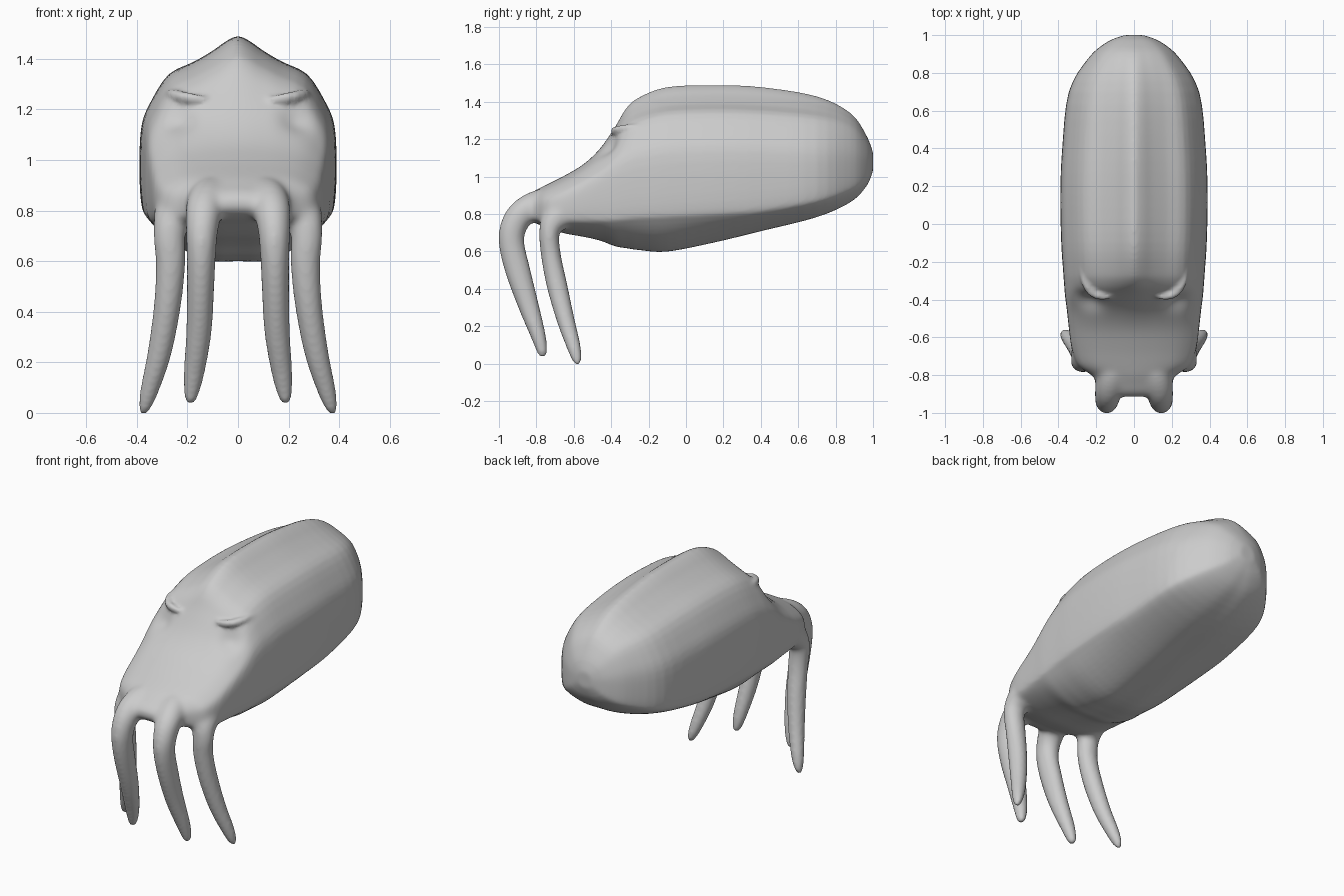
import bpy, bmesh, math
from mathutils import Vector

if "Cube" in bpy.data.objects:
    bpy.data.objects.remove(bpy.data.objects["Cube"])


def spline(rows, n, closed=False):
    """Catmull-Rom through rows of numbers, n steps per span."""
    out, m = [], len(rows)
    for i in range(m if closed else m - 1):
        if closed:
            q = [rows[(i + k) % m] for k in (-1, 0, 1, 2)]
        else:
            q = [rows[min(max(i + k, 0), m - 1)] for k in (-1, 0, 1, 2)]
        for s in range(n):
            t = s / n
            out.append([0.5 * (2 * b + (c - a) * t + (2 * a - 5 * b + 4 * c - d) * t * t
                        + (3 * b - a - 3 * c + d) * t ** 3) for a, b, c, d in zip(*q)])
    if not closed:
        out.append(list(rows[-1]))
    return out


def loft(bm, rings):
    """Skin a row of equal rings and cap both ends."""
    vs = [[bm.verts.new(p) for p in r] for r in rings]
    n = len(vs[0])
    faces = [bm.faces.new(vs[0]), bm.faces.new(vs[-1][::-1])]
    for a, b in zip(vs, vs[1:]):
        for i in range(n):
            j = (i + 1) % n
            faces.append(bm.faces.new((a[j], a[i], b[i], b[j])))
    bmesh.ops.recalc_face_normals(bm, faces=faces)


def tube(bm, path, side):
    """Tapered limb along x, y, z, radius_x, radius_y rows, on one side."""
    pts = spline(path, 6)
    pos = [Vector((p[0] * side, p[1], p[2])) for p in pts]
    rings = []
    for i, p in enumerate(pts):
        t = (pos[min(i + 1, len(pos) - 1)] - pos[max(i - 1, 0)]).normalized()
        ref = Vector((0, 0, 1)) if abs(t.x) > 0.8 else Vector((1, 0, 0))
        u = (ref - t * ref.dot(t)).normalized()
        v = t.cross(u)
        rings.append([pos[i] + u * p[3] * math.cos(a) + v * p[4] * math.sin(a)
                      for a in (k * math.tau / 20 for k in range(20))])
    loft(bm, rings)


# Body stations: y, half width, top, widest z, rim z, belly z, crest amount
BODY = [
    (1.00, .05, 1.13, 1.08, 1.05, 1.03, 0), (.965, .14, 1.22, 1.08, .98, .95, .1),
    (.88, .24, 1.34, 1.08, .92, .865, .4), (.70, .345, 1.43, 1.08, .855, .785, .8),
    (.40, .38, 1.48, 1.09, .80, .71, 1), (.15, .39, 1.49, 1.09, .78, .65, 1),
    (-.10, .385, 1.48, 1.08, .765, .602, 1), (-.25, .375, 1.425, 1.06, .76, .61, .85),
    (-.32, .37, 1.365, 1.04, .755, .62, .65), (-.38, .365, 1.265, 1.02, .75, .63, .25),
    (-.46, .355, 1.15, .98, .75, .66, .1), (-.55, .345, 1.065, .94, .75, .68, 0),
    (-.66, .33, 1.0, .89, .75, .70, 0), (-.75, .295, .955, .86, .76, .73, 0),
    (-.80, .225, .93, .845, .765, .75, 0), (-.85, .18, .90, .84, .775, .765, 0),
    (-.89, .16, .875, .835, .795, .785, 0), (-.915, .10, .845, .83, .82, .81, 0)]
# Upper half section: x fraction, crested height, plain height
UPPER = [(0, 1, 1), (.12, .95, .995), (.25, .86, .97), (.45, .745, .91),
         (.7, .625, .74), (.88, .36, .45), (.98, .11, .14)]


def section(row):
    y, w, top, mid, rim, low, c = row
    half = [(x * w, mid + (top - mid) * (a * c + b * (1 - c))) for x, a, b in UPPER]
    half += [(w, mid * .6 + rim * .4), (.98 * w, rim * .85 + mid * .15), (.92 * w, rim),
             (.75 * w, low + .58 * (rim - low)), (.52 * w, low + .22 * (rim - low)),
             (.27 * w, low), (0, low)]
    loop = half + [(-x, z) for x, z in half[-2:0:-1]]
    return [(x, y, z) for x, z in spline(loop, 3, True)]


bm = bmesh.new()
loft(bm, [section(r) for r in spline(BODY, 4)])

# Arms and brow ridges, mirrored
FRONT_ARM = [(.08, -.60, .89, .06, .06), (.11, -.77, .86, .078, .075),
             (.132, -.87, .81, .076, .075), (.142, -.922, .735, .066, .072),
             (.145, -.932, .64, .058, .068), (.148, -.90, .50, .054, .067),
             (.155, -.845, .32, .05, .056), (.175, -.79, .15, .04, .04),
             (.187, -.768, .06, .024, .026), (.19, -.764, .036, .008, .008)]
SIDE_ARM = [(.20, -.50, .88, .07, .07), (.235, -.62, .83, .085, .085),
            (.26, -.70, .77, .075, .075), (.271, -.73, .70, .063, .055),
            (.267, -.722, .58, .058, .053), (.28, -.69, .42, .053, .055),
            (.31, -.645, .24, .047, .048), (.35, -.60, .09, .036, .037),
            (.37, -.583, .02, .022, .024), (.378, -.578, -.004, .008, .008)]
BROW = [(.08, -.36, 1.235, .008, .008), (.15, -.385, 1.24, .017, .017),
        (.215, -.37, 1.25, .023, .022), (.26, -.305, 1.26, .02, .02),
        (.28, -.22, 1.27, .008, .008)]
for side in (1, -1):
    for path in (FRONT_ARM, SIDE_ARM, BROW):
        tube(bm, path, side)

mesh = bpy.data.meshes.new("cephalopod_body")
bm.to_mesh(mesh)
bm.free()
body = bpy.data.objects.new("cephalopod_body", mesh)
bpy.context.collection.objects.link(body)
bpy.context.view_layer.objects.active = body
body.select_set(True)

# Fuse parts into one soft skin
fuse = body.modifiers.new("fuse", 'REMESH')
fuse.mode = 'VOXEL'
fuse.voxel_size = 0.011
bpy.ops.object.modifier_apply(modifier="fuse")

# Blend the arm roots into the head, then soften everything lightly
roots = body.vertex_groups.new(name="arm_roots")
for v in body.data.vertices:
    weight = min(1, max(0, (-.45 - v.co.y) / .1)) * min(1, max(0, (v.co.z - .66) / .1))
    if weight > 0:
        roots.add([v.index], weight, 'REPLACE')
for name, group, count in (("blend", "arm_roots", 22), ("soften", "", 5)):
    soft = body.modifiers.new(name, 'SMOOTH')
    soft.factor = 0.5
    soft.iterations = count
    soft.vertex_group = group
    bpy.ops.object.modifier_apply(modifier=name)

# Eye hollows below the brows
for v in body.data.vertices:
    for s in (1, -1):
        d = (v.co - Vector((.235 * s, -.41, 1.16))).length
        v.co += Vector((-.3 * s, .7, -.6)) * .026 * math.exp(-(d / .065) ** 2)
bpy.ops.object.shade_smooth()
